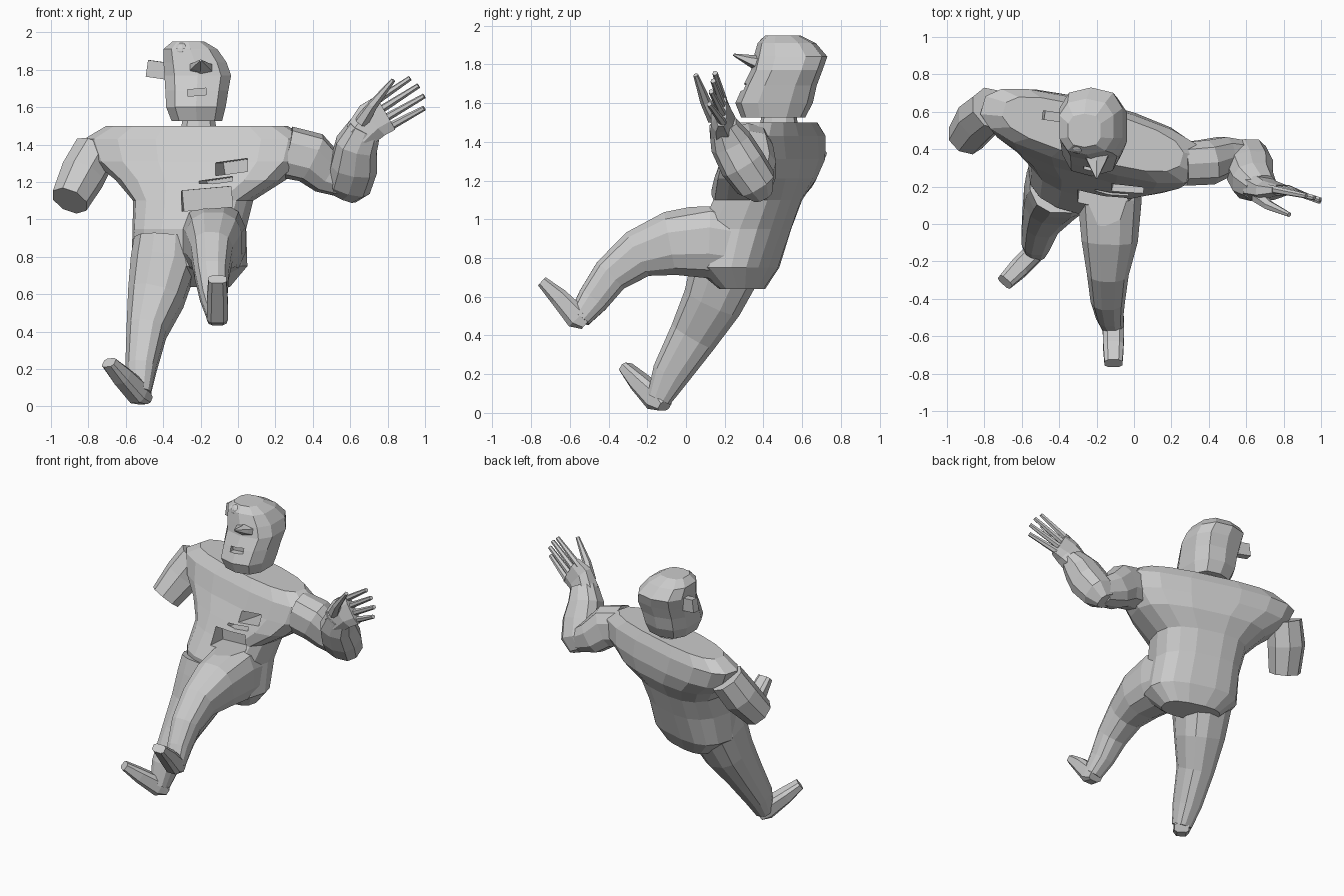
import bpy, bmesh, math
from mathutils import Vector, Matrix


def finish(name, bm):
    bmesh.ops.recalc_face_normals(bm, faces=bm.faces)
    me = bpy.data.meshes.new(name)
    bm.to_mesh(me)
    bm.free()
    ob = bpy.data.objects.new(name, me)
    bpy.context.collection.objects.link(ob)
    return ob


def loft(name, stations, n=10, ref=(1, 0, 0), power=0.8, axis=None):
    """Skin rings (x, y, z, half_side, half_depth); the side follows ref."""
    bm = bmesh.new()
    pts = [Vector(s[:3]) for s in stations]
    rings = []
    for i, s in enumerate(stations):
        t = Vector(axis) if axis else pts[min(i + 1, len(pts) - 1)] - pts[max(i - 1, 0)]
        t.normalize()
        side = Vector(ref)
        side = (side - t * side.dot(t)).normalized()
        depth = t.cross(side)
        ring = []
        for k in range(n):
            a = 2 * math.pi * (k + 0.5) / n
            c, d = math.cos(a), math.sin(a)
            c = math.copysign(abs(c) ** power, c)
            d = math.copysign(abs(d) ** power, d)
            ring.append(bm.verts.new(pts[i] + side * s[3] * c + depth * s[4] * d))
        rings.append(ring)
    for r, q in zip(rings, rings[1:]):
        for k in range(n):
            bm.faces.new((r[k], r[(k + 1) % n], q[(k + 1) % n], q[k]))
    bm.faces.new(rings[0])
    bm.faces.new(rings[-1])
    return finish(name, bm)


def box(name, loc, size, rot=(0, 0, 0)):
    bm = bmesh.new()
    bmesh.ops.create_cube(bm, size=1, matrix=Matrix.Diagonal((*size, 1)))
    ob = finish(name, bm)
    ob.location = loc
    ob.rotation_euler = [math.radians(a) for a in rot]
    return ob


def cut(ob, cutter):
    cutter.hide_render = True
    cutter.hide_viewport = True
    m = ob.modifiers.new("slot", 'BOOLEAN')
    m.operation = 'DIFFERENCE'
    m.solver = 'EXACT'
    m.object = cutter


# Torso, twisted about z so its left shoulder sits further back
torso = loft("torso", [
    (-.24, .29, .64, .20, .10), (-.26, .26, .75, .31, .20),
    (-.26, .29, .95, .30, .24), (-.24, .36, 1.10, .32, .22),
    (-.20, .41, 1.21, .46, .22), (-.21, .45, 1.31, .58, .20),
    (-.22, .47, 1.43, .62, .17), (-.22, .48, 1.50, .50, .13)],
    n=16, ref=(.96, -.27, 0), power=.75, axis=(0, 0, 1))

# Legs and feet, right one raised forward
right_leg = loft("right_leg", [
    (-.13, .32, .86, .16, .19), (-.13, .12, .89, .175, .20),
    (-.13, -.08, .875, .155, .17), (-.14, -.25, .82, .115, .13),
    (-.14, -.39, .71, .095, .10), (-.13, -.48, .585, .075, .085),
    (-.11, -.55, .49, .06, .06)], n=12)
loft("right_foot", [
    (-.11, -.52, .455, .05, .03), (-.11, -.56, .49, .06, .065),
    (-.11, -.66, .60, .057, .05), (-.11, -.745, .68, .05, .03)], n=8, power=.6)
loft("left_leg", [
    (-.39, .24, .88, .17, .19), (-.40, .21, .76, .18, .19),
    (-.44, .14, .58, .155, .16), (-.49, .04, .40, .11, .13),
    (-.52, -.08, .20, .085, .10), (-.525, -.14, .07, .06, .065)], n=12)
loft("left_foot", [
    (-.50, -.11, .035, .05, .03), (-.53, -.15, .07, .055, .065),
    (-.62, -.24, .16, .055, .05), (-.69, -.31, .235, .045, .03)],
    n=8, ref=(1, -.7, 0), power=.6)

# Cropped left arm
loft("left_arm_stub", [
    (-.76, .62, 1.37, .12, .12), (-.83, .56, 1.24, .125, .125),
    (-.90, .46, 1.10, .105, .105)], n=8, power=1)

# Right arm with raised forearm
loft("right_upper_arm", [
    (.26, .32, 1.36, .12, .14), (.39, .33, 1.33, .125, .14),
    (.48, .36, 1.25, .11, .12), (.59, .36, 1.20, .09, .09)],
    n=10, ref=(0, 1, 0))
loft("right_forearm", [
    (.56, .39, 1.13, .08, .06), (.59, .36, 1.19, .125, .11),
    (.62, .29, 1.29, .13, .12), (.635, .23, 1.40, .115, .11),
    (.68, .19, 1.49, .09, .075)], n=10)
loft("right_palm", [
    (.65, .20, 1.45, .09, .08), (.72, .18, 1.53, .11, .055),
    (.79, .18, 1.57, .11, .03)], n=8, ref=(.63, 0, -.77))

# Fingers and thumb
for i, tip in enumerate([(.92, .15, 1.755), (.965, .14, 1.715),
                         (.995, .13, 1.66), (.995, .12, 1.595)]):
    root = (.72 + .033 * i, .19, 1.62 - .04 * i)
    loft("finger_%d" % (i + 1), [(*root, .022, .022), (*tip, .014, .014)], n=6, power=1)
loft("thumb", [(.66, .15, 1.52, .04, .04), (.72, .10, 1.61, .028, .028),
               (.83, .05, 1.745, .013, .013)], n=6, power=1)

# Head and neck
loft("neck", [(-.21, .48, 1.48, .10, .10), (-.21, .48, 1.535, .09, .09)], n=10)
head = loft("head", [
    (-.22, .45, 1.525, .14, .165), (-.225, .455, 1.60, .165, .20),
    (-.22, .485, 1.69, .175, .19), (-.215, .52, 1.77, .185, .185),
    (-.23, .54, 1.84, .175, .19), (-.255, .52, 1.91, .15, .15),
    (-.265, .50, 1.95, .09, .09)], n=10, power=.75, axis=(0, 0, 1))

# Pointed nose under the brow, ear block and forehead knob
loft("nose", [(-.20, .40, 1.80, .09, .05), (-.20, .33, 1.82, .055, .03),
              (-.20, .245, 1.85, .006, .006)], n=6, power=1)
box("ear", (-.43, .575, 1.80), (.11, .05, .09), (0, 8, -8))
bm = bmesh.new()
bmesh.ops.create_uvsphere(bm, u_segments=12, v_segments=8, radius=.045)
finish("forehead_knob", bm).location = (-.30, .42, 1.90)

# Recesses in mouth, chest and lap
cut(head, box("mouth_cutter", (-.22, .27, 1.68), (.10, .12, .035), (0, -5, 0)))
lap = box("lap_cutter", (-.17, .11, 1.11), (.27, .24, .11), (0, -5, -5))
cut(torso, lap)
cut(right_leg, lap)
for loc, size in [((-.02, .24, 1.28), (.17, .20, .07)),
                  ((-.10, .23, 1.205), (.18, .16, .025))]:
    cut(torso, box("chest_cutter", loc, size, (0, -8, -16)))
